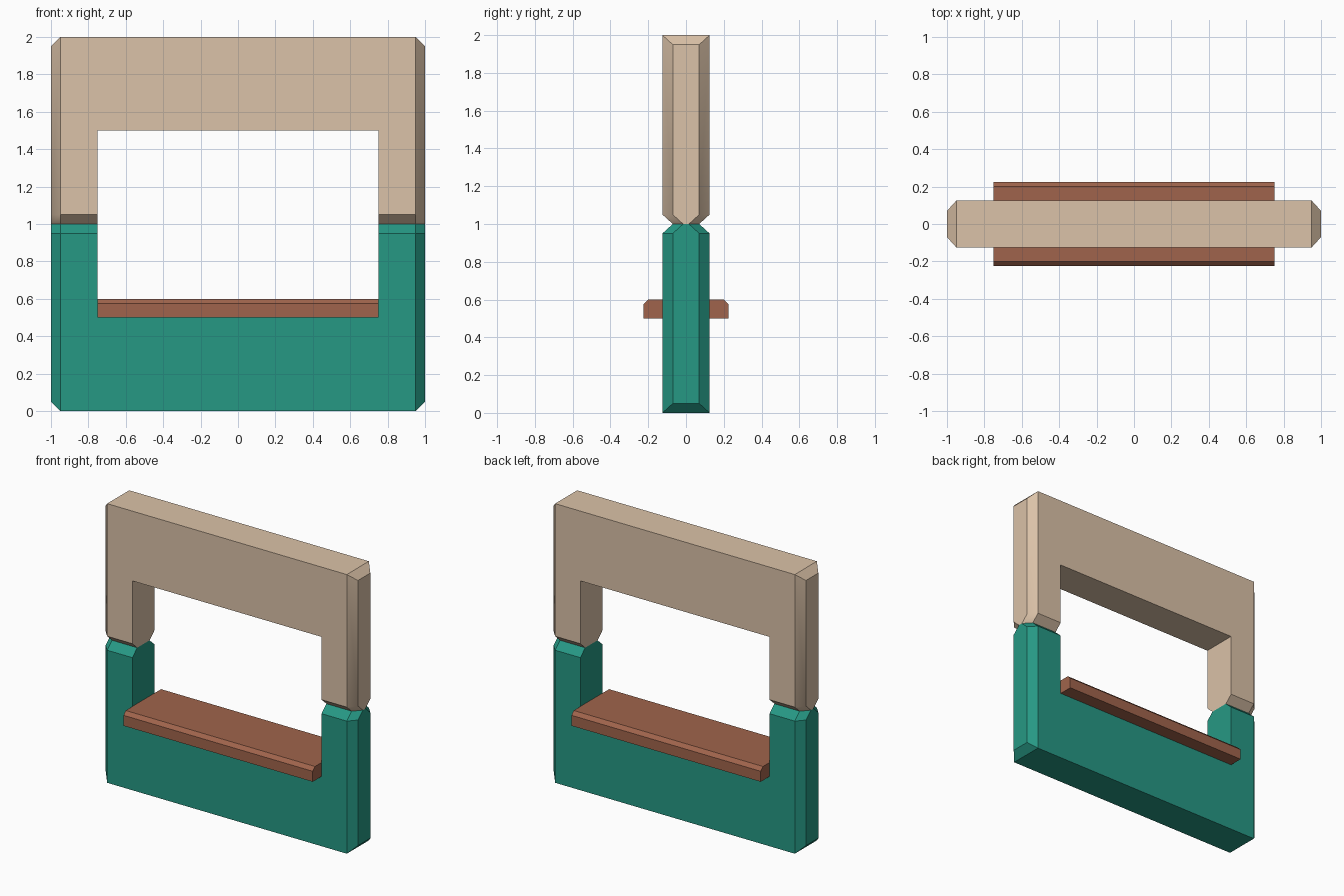
import bpy
import bmesh

if "Cube" in bpy.data.objects:
    bpy.data.objects.remove(bpy.data.objects["Cube"])


def material(name, rgb):
    m = bpy.data.materials.new(name)
    lin = [c / 12.92 if c <= 0.04045 else ((c + 0.055) / 1.055) ** 2.4
           for c in (v / 255 for v in rgb)]
    m.diffuse_color = (*lin, 1)
    m.use_nodes = True
    m.node_tree.nodes["Principled BSDF"].inputs["Base Color"].default_value = m.diffuse_color
    return m


def finish(bm, name, mat):
    me = bpy.data.meshes.new(name)
    bm.to_mesh(me)
    bm.free()
    me.materials.append(mat)
    ob = bpy.data.objects.new(name, me)
    bpy.context.collection.objects.link(ob)
    return ob


T, M, N = 0.125, 0.07, 0.015   # half depths: full, chamfered, double chamfered


def wall_half(name, mat, flip=False, smooth_corners=False):
    """U-shaped half of the wall; outer edge at z=0, tapered joint at z=1."""
    bm = bmesh.new()
    cache = {}

    def v(x, y, z):
        k = (x, y, z)
        if k not in cache:
            cache[k] = bm.verts.new((x, y, 2 - z if flip else z))
        return cache[k]

    def face(*pts):
        bm.faces.new([v(*p) for p in pts])

    def across(*pts):
        # symmetric face: given (x, depth, z) down one side and back up the other
        face(*[(x, y, z) for x, y, z in pts],
             *[(x, -y, z) for x, y, z in reversed(pts)])

    for s in (-1, 1):
        t, m, n = s * T, s * M, s * N
        # broad face
        face((0, t, 0), (.95, t, 0), (.95, t, .95), (.75, t, .95), (.75, t, .5), (0, t, .5))
        # end chamfer
        face((.95, t, 0), (1, m, .05), (1, m, .95), (.95, t, .95))
        # joint taper and its corner
        face((.75, t, .95), (.95, t, .95), (.95, m, 1), (.75, m, 1))
        face((.95, t, .95), (1, m, .95), (1, n, 1), (.95, m, 1))
    across((0, T, 0), (.95, T, 0))                       # outer edge
    across((.95, T, 0), (1, M, .05))                     # sloped end corner
    across((1, M, .05), (1, M, .95), (1, N, 1))          # end
    across((.75, M, 1), (.95, M, 1), (1, N, 1))          # joint
    across((.75, T, .5), (.75, T, .95), (.75, M, 1))     # window jamb
    across((0, T, .5), (.75, T, .5))                     # window head or base

    # mirror to the other side and clean the centre seam
    bmesh.ops.mirror(bm, geom=bm.verts[:] + bm.edges[:] + bm.faces[:],
                     axis='X', merge_dist=0.0001)
    bmesh.ops.remove_doubles(bm, verts=bm.verts[:], dist=0.0001)
    bmesh.ops.recalc_face_normals(bm, faces=bm.faces[:])
    bmesh.ops.dissolve_limit(bm, angle_limit=0.01, verts=bm.verts[:], edges=bm.edges[:])
    bm.normal_update()

    # soft shading only where the end chamfer runs into the joint taper
    if smooth_corners:
        for f in bm.faces:
            f.smooth = True
        for e in bm.edges:
            e.smooth = all(abs(f.normal.x) > .5 and abs(f.normal.y) > .3
                           for f in e.link_faces)
    return finish(bm, name, mat)


def window_sill(mat):
    profile = [(-.225, .5), (.225, .5), (.225, .575), (.2, .6), (-.2, .6), (-.225, .575)]
    bm = bmesh.new()
    f = bm.faces.new([bm.verts.new((-.75, y, z)) for y, z in profile])
    ext = bmesh.ops.extrude_face_region(bm, geom=[f], use_keep_orig=True)
    bmesh.ops.translate(bm, vec=(1.5, 0, 0),
                        verts=[g for g in ext['geom'] if isinstance(g, bmesh.types.BMVert)])
    bmesh.ops.recalc_face_normals(bm, faces=bm.faces[:])
    return finish(bm, "window_sill", mat)


wall_half("lower_wall", material("green", (38, 152, 132)))
wall_half("upper_wall", material("beige", (219, 194, 168)), flip=True, smooth_corners=True)
window_sill(material("brown", (160, 100, 76)))
